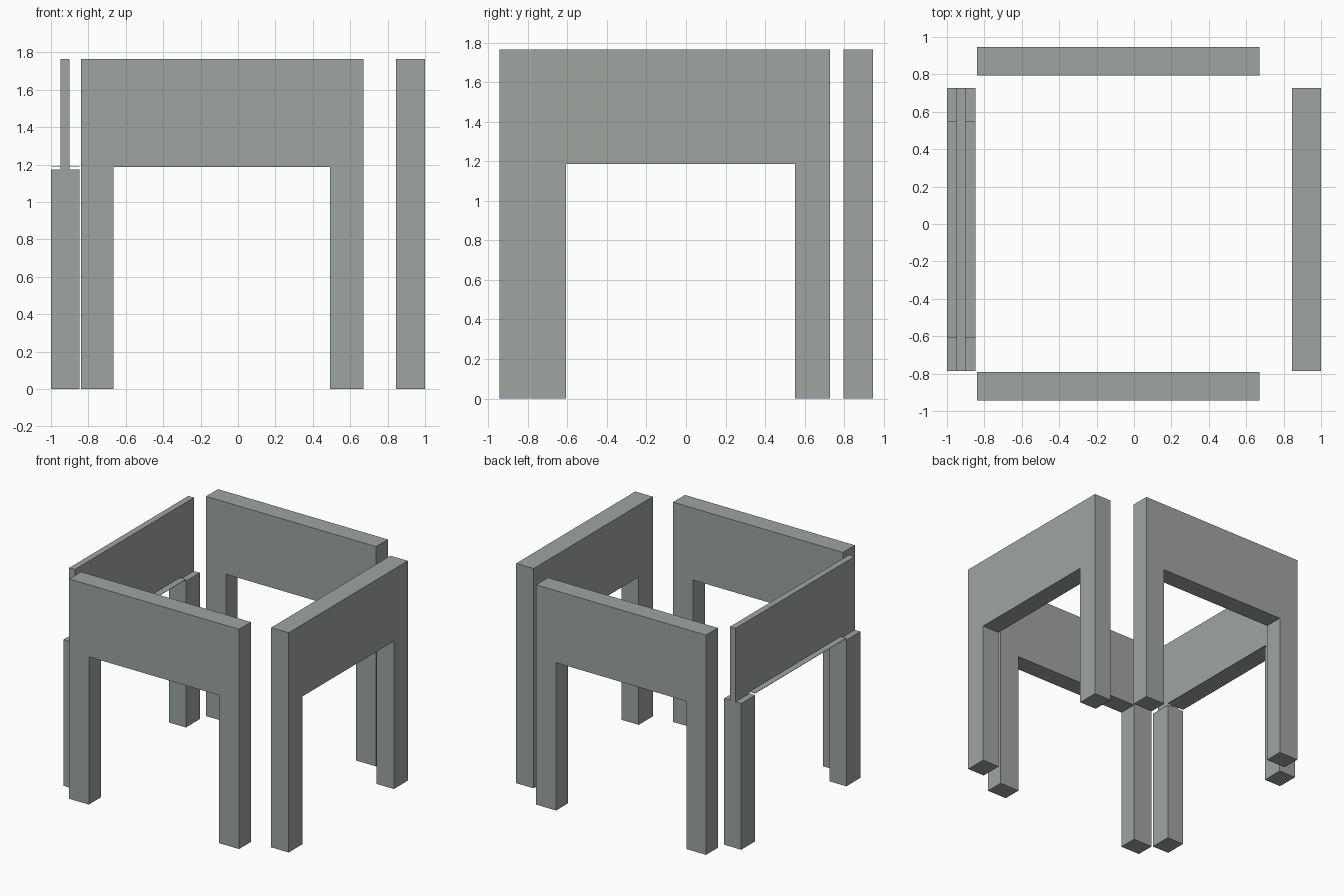
import bpy, bmesh

if "Cube" in bpy.data.objects:
    bpy.data.objects.remove(bpy.data.objects["Cube"])

mat = bpy.data.materials.new("warm grey")
mat.diffuse_color = (0.35, 0.375, 0.35, 1)
mat.use_nodes = True
mat.node_tree.nodes["Principled BSDF"].inputs["Base Color"].default_value = mat.diffuse_color

H, OPEN = 1.765, 1.187      # overall height, underside of the openings
LEG_TOP = 1.175             # top of the cut-back left legs


def finish(name, bm):
    bmesh.ops.recalc_face_normals(bm, faces=bm.faces)
    me = bpy.data.meshes.new(name)
    bm.to_mesh(me)
    bm.free()
    me.materials.append(mat)
    ob = bpy.data.objects.new(name, me)
    bpy.context.collection.objects.link(ob)
    return ob


def extruded(name, profile, place, lo, hi):
    """Extrude a flat profile from lo to hi; place maps (u, z, depth) to xyz."""
    bm = bmesh.new()
    face = bm.faces.new([bm.verts.new(place(u, z, lo)) for u, z in profile])
    res = bmesh.ops.extrude_face_region(bm, geom=[face])
    for v in res["geom"]:
        if isinstance(v, bmesh.types.BMVert):
            u, z = next((u, z) for u, z in profile
                        if (v.co - type(v.co)(place(u, z, lo))).length < 1e-5)
            v.co = place(u, z, hi)
    return finish(name, bm)


def arch(a, b, c, d):
    return [(a, 0), (b, 0), (b, OPEN), (c, OPEN), (c, 0), (d, 0), (d, H), (a, H)]


def rect(a, b, z0, z1):
    return [(a, z0), (b, z0), (b, z1), (a, z1)]


def along_x(u, z, d):
    return (u, d, z)


def along_y(u, z, d):
    return (d, u, z)


# Front and back arched frames
side = arch(-0.84, -0.665, 0.492, 0.67)
extruded("front_frame", side, along_x, -0.943, -0.792)
extruded("back_frame", side, along_x, 0.795, 0.946)

# Right arched frame
Y = (-0.785, -0.607, 0.55, 0.727)
extruded("right_frame", arch(*Y), along_y, 0.845, 1.0)

# Left frame: two full-width legs, a thin ledge and a slim upper panel
extruded("left_front_leg", rect(Y[0], Y[1], 0, LEG_TOP), along_y, -1.0, -0.848)
extruded("left_back_leg", rect(Y[2], Y[3], 0, LEG_TOP), along_y, -1.0, -0.848)
extruded("left_ledge", rect(Y[1], Y[2], OPEN, OPEN + 0.003), along_y, -1.0, -0.848)
panel = [(Y[0], LEG_TOP), (Y[1], LEG_TOP), (Y[1], OPEN), (Y[2], OPEN),
         (Y[2], LEG_TOP), (Y[3], LEG_TOP), (Y[3], H), (Y[0], H)]
extruded("left_panel", panel, along_y, -0.95, -0.90)
